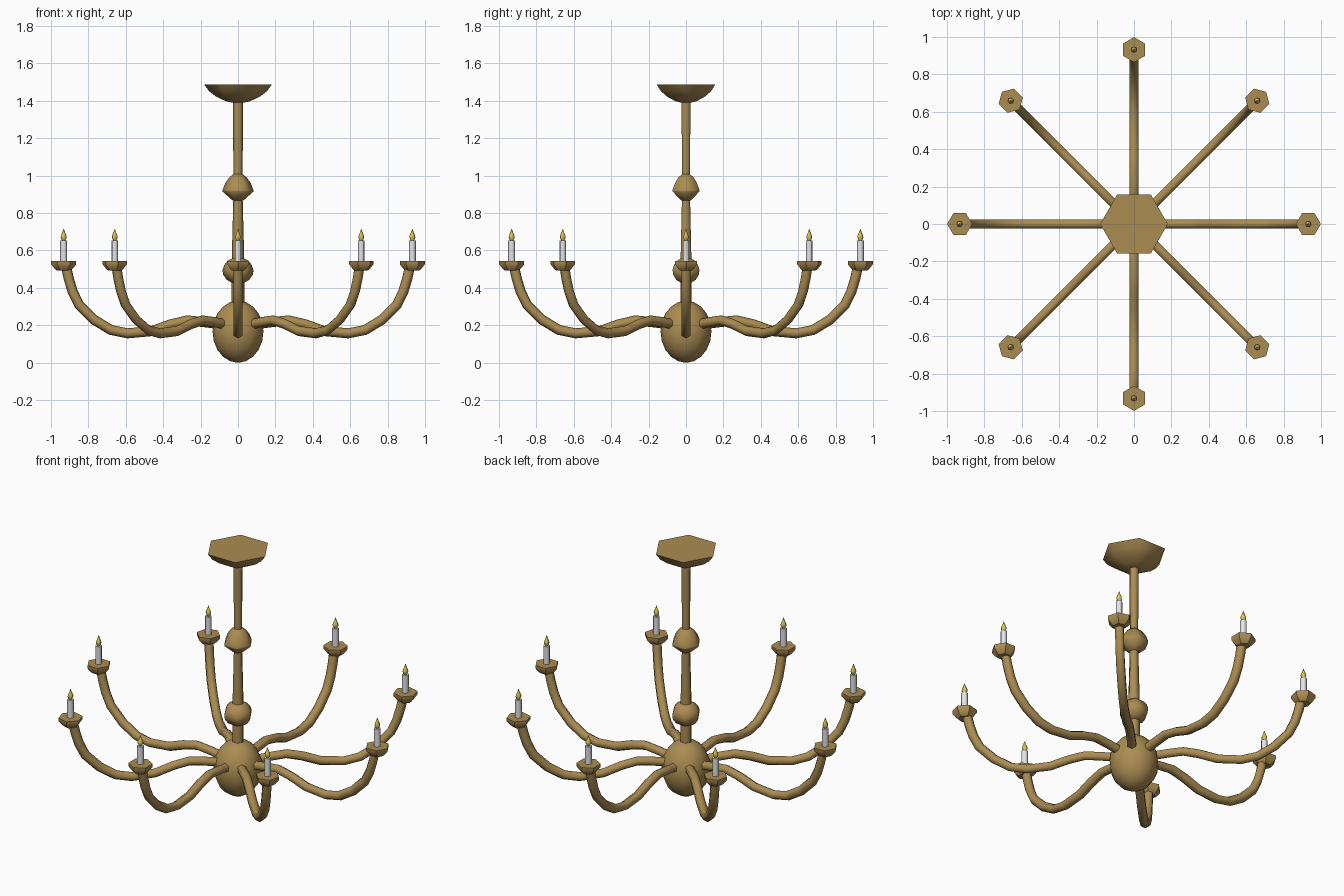
import bpy, bmesh, math
from mathutils import Vector, Matrix

if "Cube" in bpy.data.objects:
    bpy.data.objects.remove(bpy.data.objects["Cube"])


def material(name, rgb):
    m = bpy.data.materials.new(name)
    m.diffuse_color = (*rgb, 1)
    m.use_nodes = True
    m.node_tree.nodes["Principled BSDF"].inputs["Base Color"].default_value = m.diffuse_color
    return m


BRASS = material("aged_brass", (0.41, 0.265, 0.085))
WAX = material("white_wax", (0.80, 0.80, 0.82))
FLAME = material("flame_yellow", (0.72, 0.55, 0.09))


def skin(name, rings, mat, matrix=None, angle=40):
    """Join equal-sized rings of points into a capped, smooth-by-angle mesh."""
    bm = bmesh.new()
    loops = [[bm.verts.new(p) for p in r] for r in rings]
    n = len(loops[0])
    for a, b in zip(loops, loops[1:]):
        for i in range(n):
            j = (i + 1) % n
            bm.faces.new((a[i], a[j], b[j], b[i]))
    bm.faces.new(loops[0][::-1])
    bm.faces.new(loops[-1])
    bmesh.ops.recalc_face_normals(bm, faces=bm.faces[:])
    mesh = bpy.data.meshes.new(name)
    bm.to_mesh(mesh)
    bm.free()
    mesh.materials.append(mat)
    ob = bpy.data.objects.new(name, mesh)
    bpy.context.collection.objects.link(ob)
    if matrix:
        ob.matrix_world = matrix
    bpy.ops.object.select_all(action='DESELECT')
    ob.select_set(True)
    bpy.context.view_layer.objects.active = ob
    bpy.ops.object.shade_smooth_by_angle(angle=math.radians(angle))
    return ob


def lathe(name, profile, mat, sides=6, matrix=None, x=0, angle=61):
    """Turn an (r, z) profile about a vertical axis at x."""
    rings = [[(x + r * math.cos(math.tau * i / sides), r * math.sin(math.tau * i / sides), z)
              for i in range(sides)] for r, z in profile]
    return skin(name, rings, mat, matrix, angle)


def tube(name, path, radius, mat, matrix, sides=6):
    """Sweep a polygon along an (x, z) path."""
    pts = [Vector((x, 0, z)) for x, z in path]
    rings = []
    for i, p in enumerate(pts):
        t = (pts[min(i + 1, len(pts) - 1)] - pts[max(i - 1, 0)]).normalized()
        nrm = Vector((-t.z, 0, t.x))
        rings.append([p + radius * (nrm * math.cos(math.tau * k / sides)
                                    + Vector((0, 1, 0)) * math.sin(math.tau * k / sides))
                      for k in range(sides)])
    return skin(name, rings, mat, matrix, 61)


# Central column
lathe("ceiling_canopy", [(0.03, 1.39), (0.065, 1.398), (0.118, 1.423), (0.155, 1.452), (0.181, 1.487)], BRASS)
lathe("upper_stem", [(0.024, 0.99), (0.028, 1.40)], BRASS)
lathe("dome_knob", [(0.03, 0.868), (0.045, 0.882), (0.083, 0.915), (0.083, 0.922), (0.068, 0.96),
                    (0.047, 0.99), (0.025, 1.008)], BRASS)
lathe("lower_stem", [(0.034, 0.53), (0.025, 0.88)], BRASS)
lathe("round_knob", [(0.033, 0.428), (0.06, 0.443), (0.079, 0.47), (0.083, 0.495), (0.074, 0.522),
                     (0.055, 0.545), (0.032, 0.558)], BRASS)
lathe("neck_stem", [(0.034, 0.30), (0.034, 0.44)], BRASS)
lathe("body_ball", [(max(0.004, 0.136 * math.sin(math.pi * i / 10)), 0.166 - 0.166 * math.cos(math.pi * i / 10))
                    for i in range(11)], BRASS, sides=12)

# Eight arms, each with a drip cup, candle and flame
ARM = [(0.08, 0.203), (0.18, 0.217), (0.27, 0.226), (0.36, 0.205), (0.46, 0.169), (0.59, 0.157), (0.68, 0.175),
       (0.77, 0.23), (0.85, 0.31), (0.884, 0.38), (0.905, 0.45), (0.918, 0.51)]
R = 0.932
for k in range(8):
    m = Matrix.Rotation(math.tau * k / 8, 4, 'Z')
    tube(f"arm_{k}", ARM, 0.027, BRASS, m)
    lathe(f"drip_cup_{k}", [(0.036, 0.492), (0.048, 0.502), (0.067, 0.526), (0.067, 0.545)],
          BRASS, matrix=m, x=R, angle=40)
    lathe(f"candle_{k}", [(0.019, 0.54), (0.019, 0.652)], WAX, matrix=m, x=R)
    lathe(f"flame_{k}", [(0.006, 0.648), (0.016, 0.668), (0.015, 0.678), (0.007, 0.698), (0.001, 0.715)],
          FLAME, matrix=m, x=R)
